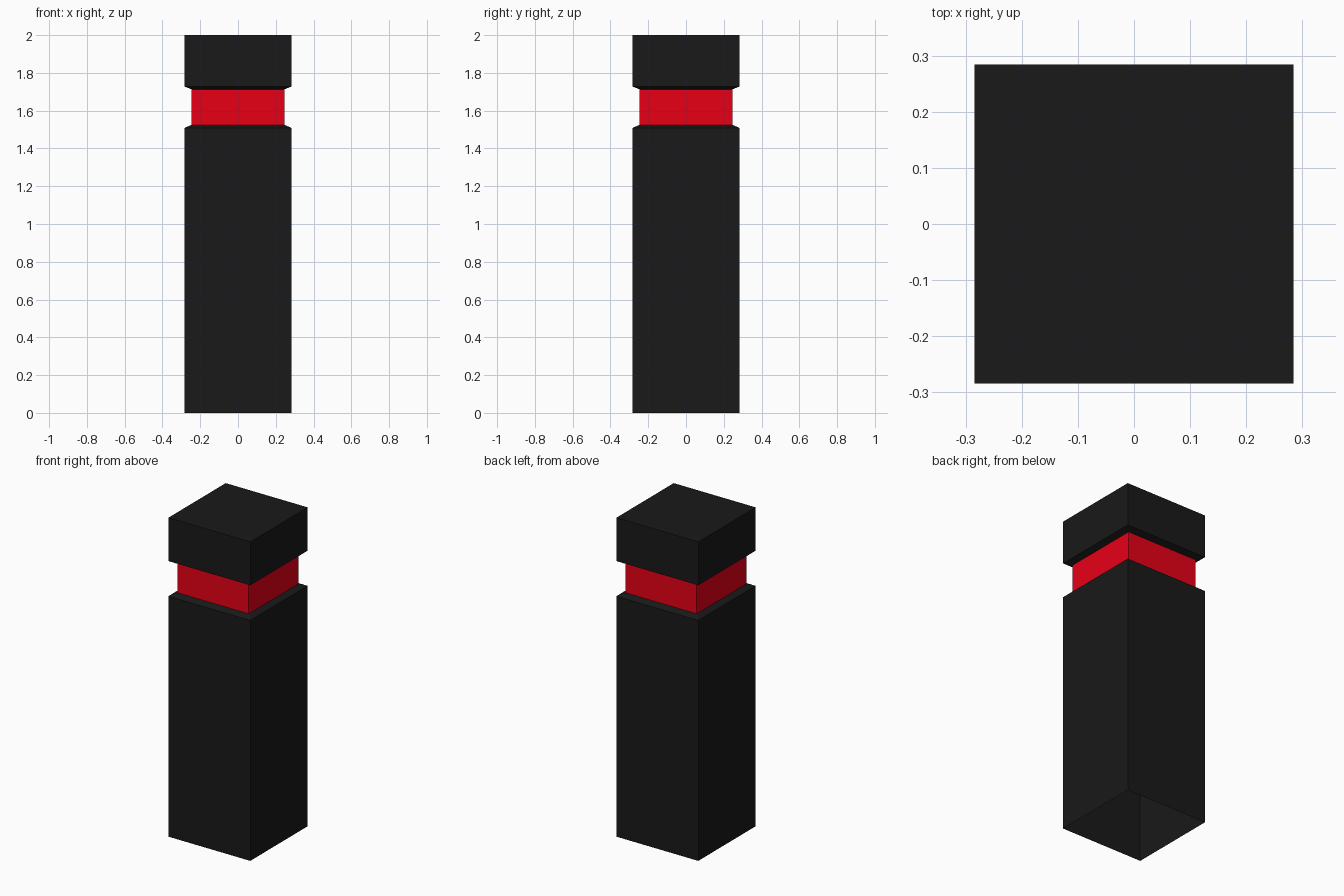
import bpy, bmesh

if "Cube" in bpy.data.objects:
    bpy.data.objects.remove(bpy.data.objects["Cube"])


def material(name, rgb):
    m = bpy.data.materials.new(name)
    m.diffuse_color = (*rgb, 1.0)
    m.use_nodes = True
    m.node_tree.nodes["Principled BSDF"].inputs["Base Color"].default_value = m.diffuse_color
    return m


black = material("matte black", (0.0098, 0.0098, 0.0098))
red = material("signal red", (0.8, 0.0, 0.008))


def square_shell(name, profile, mat, cap_top=False):
    """Loft square rings given as (half width, height) into a shell."""
    bm = bmesh.new()
    rings = [[bm.verts.new((sx * h, sy * h, z))
              for sx, sy in ((-1, -1), (1, -1), (1, 1), (-1, 1))]
             for h, z in profile]
    for low, high in zip(rings, rings[1:]):
        for i in range(4):
            j = (i + 1) % 4
            bm.faces.new((low[i], low[j], high[j], high[i]))
    if cap_top:
        bm.faces.new(rings[-1])
    mesh = bpy.data.meshes.new(name)
    bm.to_mesh(mesh)
    bm.free()
    mesh.materials.append(mat)
    obj = bpy.data.objects.new(name, mesh)
    bpy.context.collection.objects.link(obj)
    return obj


W, N = 0.284, 0.246  # half widths of the post and the recessed band

# Hollow post, open underneath, with a sloped shoulder
square_shell("post_body", [(W, 0.0), (W, 1.508), (N, 1.525)], black)
# Recessed red band
square_shell("reflective_band", [(N, 1.525), (N, 1.713)], red)
# Head block with a sloped underside and closed top
square_shell("post_head", [(N, 1.713), (W, 1.728), (W, 2.0)], black, cap_top=True)
